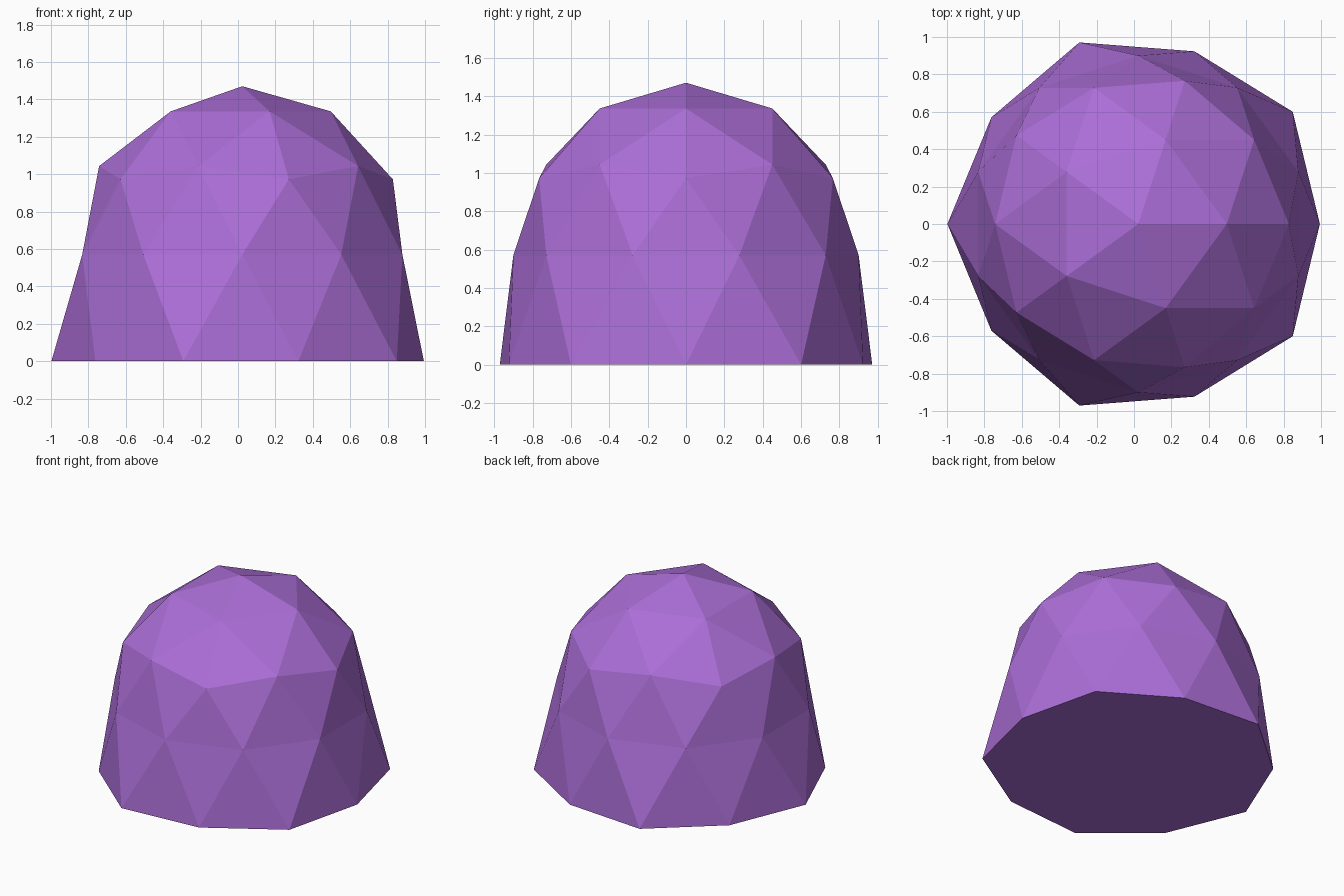
import bpy
import bmesh
from mathutils import Vector

cube = bpy.data.objects.get("Cube")
if cube:
    bpy.data.objects.remove(cube, do_unlink=True)

RADIUS = 0.9
CENTRE = Vector((0.023, 0, 0.57))
FLARE = 1.268  # widening of the foot

# Purple material
purple = bpy.data.materials.new("purple")
purple.use_nodes = True
colour = (0.41, 0.156, 0.68, 1)
purple.diffuse_color = colour
purple.node_tree.nodes["Principled BSDF"].inputs["Base Color"].default_value = colour

# Faceted dome from a low-poly sphere
bpy.ops.mesh.primitive_ico_sphere_add(subdivisions=2, radius=1)
dome = bpy.context.object
dome.name = dome.data.name = "faceted_dome"
dome.data.materials.append(purple)

bm = bmesh.new()
bm.from_mesh(dome.data)

# Remove the underside cap
cap = [v for v in bm.verts if v.co.z < -0.6]
bmesh.ops.delete(bm, geom=cap, context='VERTS')

# Place the rings, flattening and flaring the lowest one into a foot
for v in bm.verts:
    is_foot = v.co.z < -0.2
    v.co *= RADIUS
    if is_foot:
        v.co.x *= FLARE
        v.co.y *= FLARE
    v.co += CENTRE
    if is_foot:
        v.co.z = 0

# Discard slivers lying in the base plane, then close it with one flat face
flat = [f for f in bm.faces if all(v.co.z < 0.001 for v in f.verts)]
bmesh.ops.delete(bm, geom=flat, context='FACES')
rim = [e for e in bm.edges if e.is_boundary]
bmesh.ops.contextual_create(bm, geom=rim)
bmesh.ops.recalc_face_normals(bm, faces=bm.faces)
for f in bm.faces:
    f.smooth = False
bm.to_mesh(dome.data)
bm.free()
